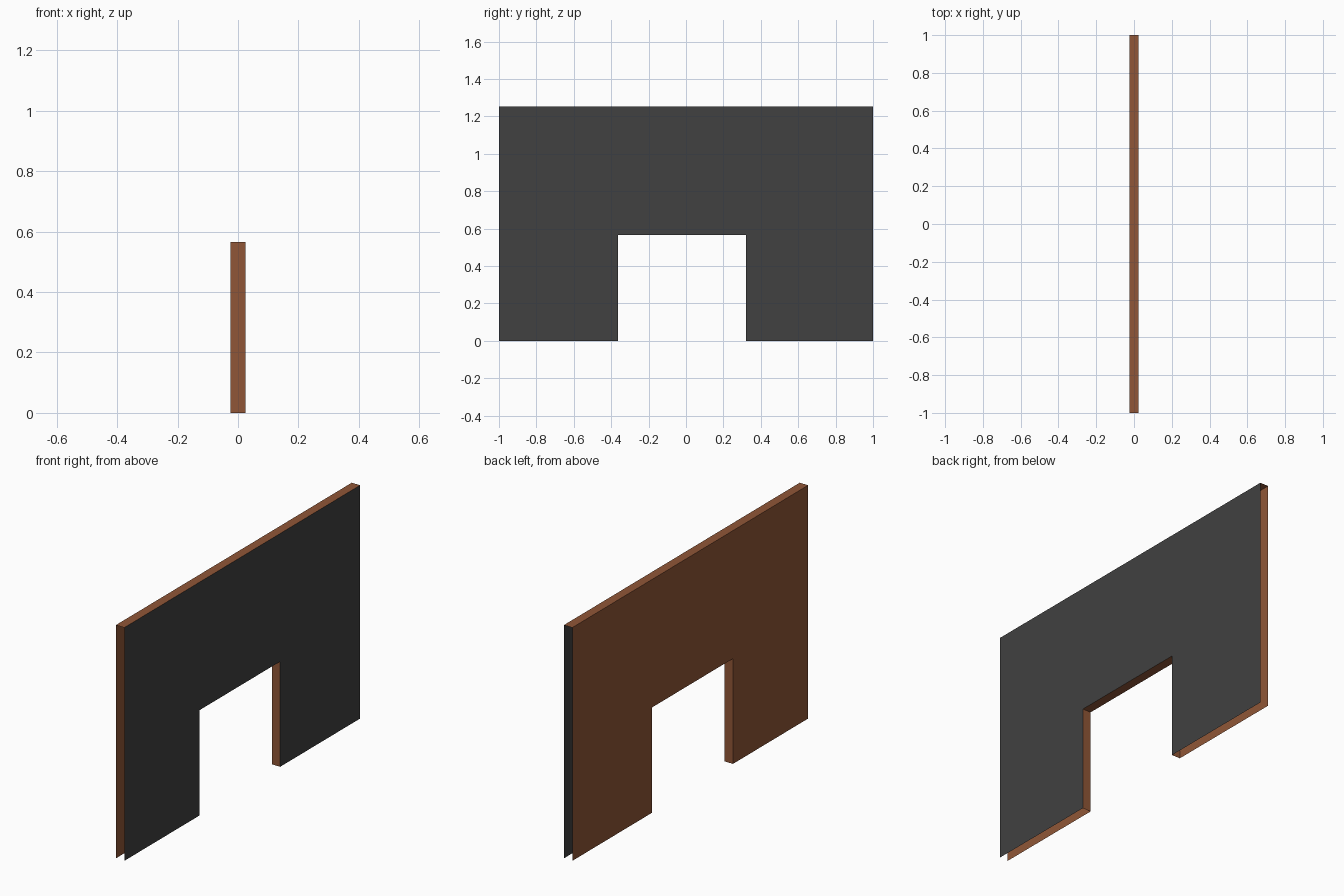
import bpy
import bmesh

cube = bpy.data.objects.get("Cube")
if cube:
    bpy.data.objects.remove(cube, do_unlink=True)


def make_material(name, color):
    mat = bpy.data.materials.new(name)
    mat.use_nodes = True
    mat.diffuse_color = color
    mat.node_tree.nodes["Principled BSDF"].inputs["Base Color"].default_value = color
    return mat


brown = make_material("brown", (0.28, 0.094, 0.038, 1))
charcoal = make_material("charcoal", (0.052, 0.052, 0.052, 1))

# Wall dimensions
HALF_THICK = 0.025
TOP = 1.252
DOOR_TOP = 0.565
DOOR_FRONT, DOOR_BACK = -0.363, 0.322

# Outline in (y, z), counter-clockwise seen from +x
outline = [(-1, 0), (DOOR_FRONT, 0), (DOOR_FRONT, DOOR_TOP), (DOOR_BACK, DOOR_TOP),
           (DOOR_BACK, 0), (1, 0), (1, TOP), (-1, TOP)]

bm = bmesh.new()
right = [bm.verts.new((HALF_THICK, y, z)) for y, z in outline]
left = [bm.verts.new((-HALF_THICK, y, z)) for y, z in outline]

# Broad sides: charcoal on +x, brown on -x
bm.faces.new(right).material_index = 1
bm.faces.new(left[::-1])

# Door jambs, lintel underside and top edge; outer ends and feet stay open
for i, (y, z) in enumerate(outline):
    j = (i + 1) % len(outline)
    y2, z2 = outline[j]
    is_foot = z == z2 == 0
    is_end = y == y2 and abs(y) == 1
    if not (is_foot or is_end):
        bm.faces.new((right[j], right[i], left[i], left[j]))

mesh = bpy.data.meshes.new("wall_with_doorway")
bm.to_mesh(mesh)
bm.free()
mesh.materials.append(brown)
mesh.materials.append(charcoal)
wall = bpy.data.objects.new("wall_with_doorway", mesh)
bpy.context.collection.objects.link(wall)
